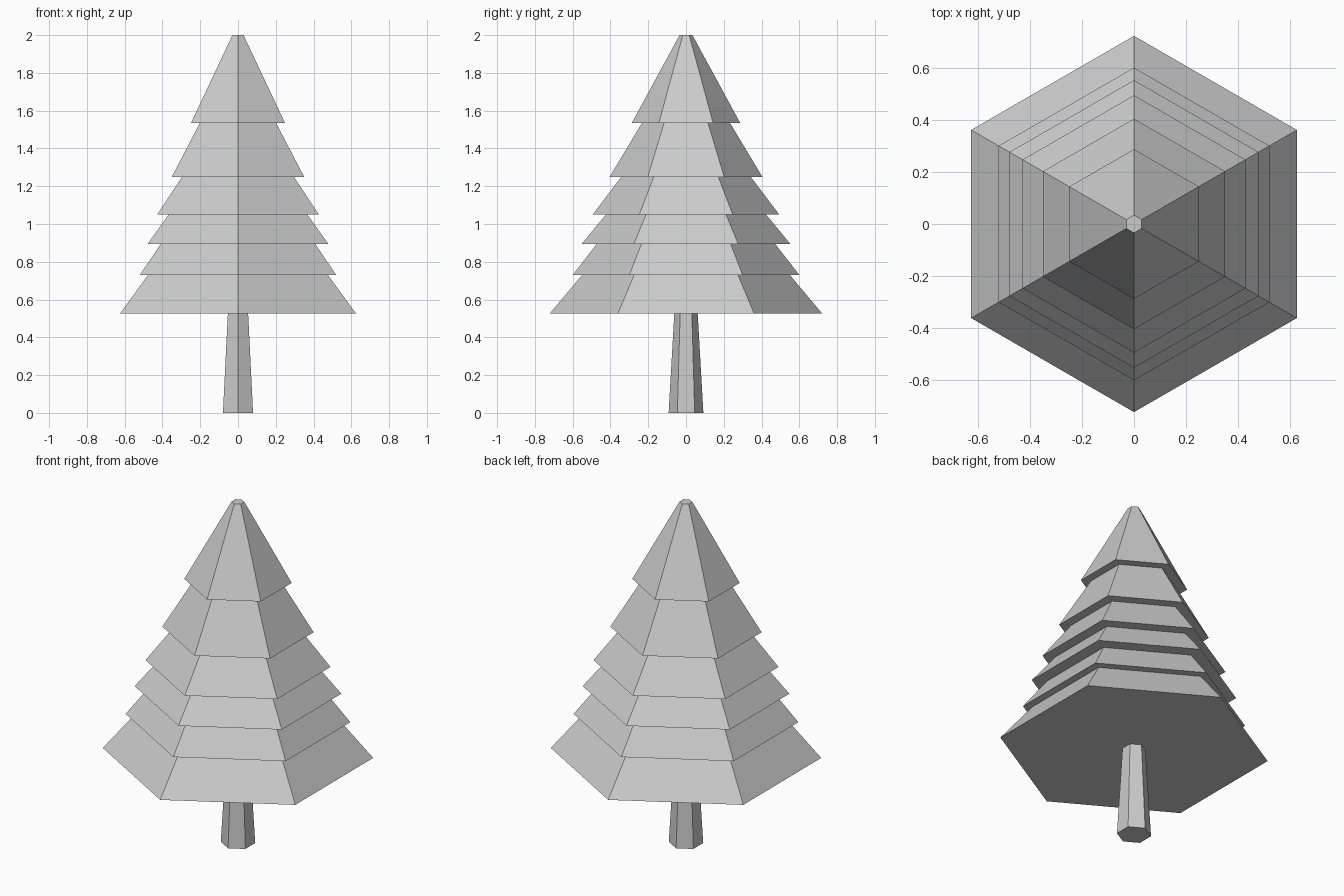
import bpy, bmesh
from math import cos, sin, pi

if "Cube" in bpy.data.objects:
    bpy.data.objects.remove(bpy.data.objects["Cube"])

SIDES = 6


def lathe(name, profile):
    """Closed six-sided solid from (radius, z) rings, corners on the y axis."""
    bm = bmesh.new()
    rings = []
    for r, z in profile:
        rings.append([bm.verts.new((r * cos(pi / 2 + i * 2 * pi / SIDES),
                                    r * sin(pi / 2 + i * 2 * pi / SIDES), z))
                      for i in range(SIDES)])
    for low, high in zip(rings, rings[1:]):
        for i in range(SIDES):
            j = (i + 1) % SIDES
            bm.faces.new((low[i], low[j], high[j], high[i]))
    bm.faces.new(rings[0][::-1])
    bm.faces.new(rings[-1])
    bmesh.ops.recalc_face_normals(bm, faces=bm.faces)
    mesh = bpy.data.meshes.new(name)
    bm.to_mesh(mesh)
    bm.free()
    obj = bpy.data.objects.new(name, mesh)
    bpy.context.collection.objects.link(obj)
    return obj


# Trunk: slightly tapered post
lathe("trunk", [(0.092, 0), (0.062, 0.525)])

# Foliage: stacked skirts (bottom radius, top radius, bottom z, top z)
tiers = [(0.722, 0.55, 0.525, 0.73),
         (0.60, 0.472, 0.73, 0.895),
         (0.552, 0.424, 0.895, 1.05),
         (0.494, 0.342, 1.05, 1.25),
         (0.404, 0.233, 1.25, 1.535),
         (0.287, 0.034, 1.535, 2.0)]
profile = []
for r_low, r_high, z_low, z_high in tiers:
    profile += [(r_low, z_low), (r_high, z_high)]
lathe("foliage", profile)
